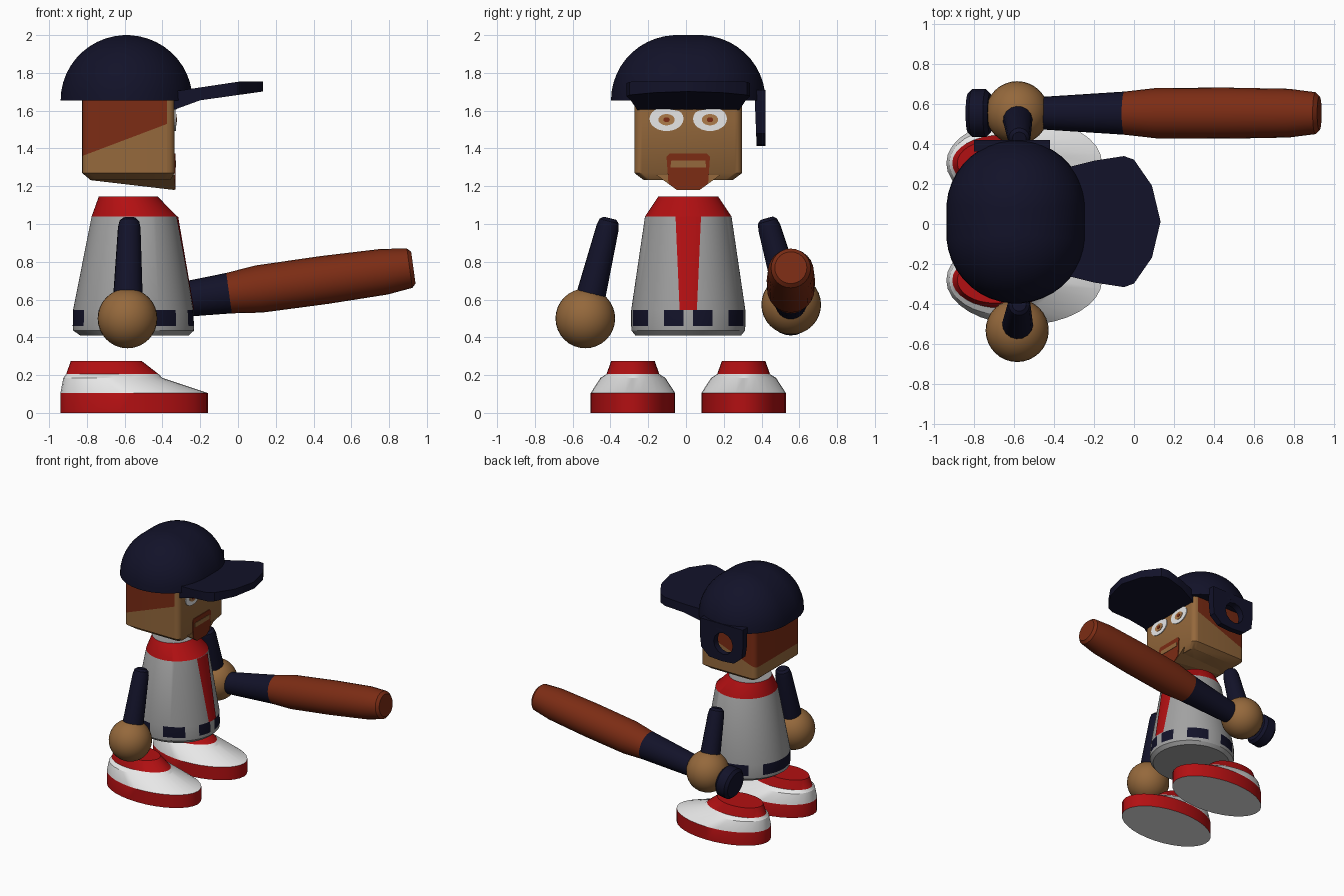
import bpy, bmesh, math
from mathutils import Vector

if "Cube" in bpy.data.objects:
    bpy.data.objects.remove(bpy.data.objects["Cube"])

Y0 = 0.012  # mid plane of the figure


def mat(name, rgb):
    m = bpy.data.materials.new(name)
    m.diffuse_color = (*rgb, 1)
    m.use_nodes = True
    m.node_tree.nodes["Principled BSDF"].inputs["Base Color"].default_value = m.diffuse_color
    return m


NAVY = mat("navy", (0.006, 0.006, 0.022))
RED = mat("red", (0.45, 0.005, 0.006))
WHITE = mat("white", (0.8, 0.8, 0.8))
GREY = mat("jersey grey", (0.36, 0.36, 0.36))
SKIN = mat("skin", (0.3, 0.14, 0.045))
BROWN = mat("wood and hair brown", (0.2, 0.025, 0.007))
IRIS = mat("iris tan", (0.42, 0.2, 0.07))


def finish(name, bm, mats, angle=35):
    bmesh.ops.recalc_face_normals(bm, faces=bm.faces)
    me = bpy.data.meshes.new(name)
    bm.to_mesh(me)
    bm.free()
    for m in mats:
        me.materials.append(m)
    ob = bpy.data.objects.new(name, me)
    ob.location.y = Y0
    bpy.context.collection.objects.link(ob)
    if angle:
        bpy.ops.object.select_all(action='DESELECT')
        ob.select_set(True)
        bpy.context.view_layer.objects.active = ob
        bpy.ops.object.shade_smooth_by_angle(angle=math.radians(angle))
    return ob


def loft(rings, bands=None):
    """Skin between rings of points, capped at both ends; bands = material per span."""
    bm = bmesh.new()
    vs = [[bm.verts.new(p) for p in r] for r in rings]
    n = len(vs[0])
    for i in range(len(vs) - 1):
        for j in range(n):
            k = (j + 1) % n
            f = bm.faces.new((vs[i][j], vs[i][k], vs[i + 1][k], vs[i + 1][j]))
            f.material_index = bands[i] if bands else 0
    bm.faces.new(vs[0])
    bm.faces.new(vs[-1])
    return bm


def ellipse(x0, x1, hy, z, n=32, cy=0):
    c, h = (x0 + x1) / 2, (x1 - x0) / 2
    return [(c + h * math.cos(2 * math.pi * i / n), cy + hy * math.sin(2 * math.pi * i / n), z)
            for i in range(n)]


def rod(name, start, direction, profile, mats, bands=None, n=16):
    """Turned shape along an axis; profile = (distance, radius)."""
    d = Vector(direction).normalized()
    q = d.to_track_quat('Z', 'Y')
    rings = [[Vector(start) + q @ Vector((r * math.cos(2 * math.pi * i / n),
              r * math.sin(2 * math.pi * i / n), t)) for i in range(n)] for t, r in profile]
    return finish(name, loft(rings, bands), mats)


def slab(name, lower, upper, m, angle=35):
    return finish(name, loft([lower, upper]), [m], angle)


def plate(name, yz, x, m, t=0.006):
    """Thin flat detail on the face."""
    return slab(name, [(x, y, z) for y, z in yz], [(x + t, y, z) for y, z in yz], m, 0)


# Shoes: red sole, white upper, red cuff
for side, s in (("left", 1), ("right", -1)):
    spec = [(-.94, -.16, .224, 0), (-.94, -.16, .224, .105), (-.925, -.40, .172, .185),
            (-.91, -.42, .14, .205), (-.885, -.51, .115, .275)]
    bm = loft([ellipse(a, b, h, z, cy=s * .293) for a, b, h, z in spec], [0, 1, 1, 0])
    bm.faces.ensure_lookup_table()
    bm.faces[-2].material_index = 1
    bm.faces[-1].material_index = 0
    finish(side + "_shoe", bm, [RED, WHITE], 25)

# Torso: grey jersey with broken belt and red collar
N = 72
spec = [(-.835, -.26, .28, .41), (-.872, -.234, .3, .435), (-.875, -.233, .302, .46),
        (-.873, -.237, .302, .545), (-.775, -.322, .229, 1.04), (-.737, -.425, .159, 1.145)]
bm = loft([ellipse(a, b, h, z, N) for a, b, h, z in spec], [0, 0, 0, 0, 1])
for f in bm.faces:
    c = f.calc_center_median()
    if .46 < c.z < .545:
        a = abs(math.degrees(math.atan2(c.y / .302, (c.x + .555) / .32)))
        if any(lo < a < hi for lo, hi in ((7, 24), (43, 75), (95, 125), (145, 180))):
            f.material_index = 2
finish("torso", bm, [GREY, RED, NAVY], 30)

# Jersey stripe hugging the chest
bm = bmesh.new()
rows = []
for (x0, x1, hy, z), w in ((spec[3], .045), (spec[4], .066)):
    row = []
    for i in range(7):
        a = math.asin((i / 3 - 1) * w / hy)
        row.append(bm.verts.new(((x0 + x1) / 2 + ((x1 - x0) / 2 + .005) * math.cos(a),
                                 (hy + .005) * math.sin(a), z)))
    rows.append(row)
for i in range(6):
    bm.faces.new((rows[0][i], rows[0][i + 1], rows[1][i + 1], rows[1][i]))
finish("jersey_stripe", bm, [RED])

# Sleeves and round hands
for side, s, hz in (("left", 1, .573), ("right", -1, .50)):
    top, hand = Vector((-.575, s * .415, 1.03)), Vector((-.585, s * .545, hz))
    rod(side + "_arm", top, hand - top,
        [(0, .035), (.015, .052), (.05, .06), (.42, .078)], [NAVY])
    bm = bmesh.new()
    bmesh.ops.create_uvsphere(bm, u_segments=32, v_segments=16, radius=.158)
    bmesh.ops.translate(bm, verts=bm.verts, vec=hand)
    finish(side + "_hand", bm, [SKIN])

# Bat: knob, dark grip and wooden barrel
rod("bat", (-.83, .543, .526), (1, 0, .138),
    [(0, .10), (.02, .12), (.09, .12), (.11, .10), (.112, .07), (.38, .082), (.79, .108),
     (.95, .126), (1.3, .128), (1.62, .122), (1.755, .105), (1.775, .085)],
    [NAVY, BROWN], [0] * 6 + [1] * 5, 24).data.polygons[-1].material_index = 1


# Head: rounded block, hair painted above a sloping cut
def block(x0, x1, hy, z, r=.04):
    pts = []
    for k, (cx, cy) in enumerate(((x1 - r, hy - r), (x0 + r, hy - r),
                                  (x0 + r, r - hy), (x1 - r, r - hy))):
        for i in range(5):
            a = math.pi / 2 * (k + i / 4)
            pts.append((cx + r * math.cos(a), cy + r * math.sin(a), z))
    return pts


bm = loft([block(-.78, -.36, .235, 1.232), block(-.825, -.335, .285, 1.27),
           block(-.825, -.335, .285, 1.70)])
slope = Vector((-.378, 0, 1)).normalized()
for co, no in (((-.375, 0, 1.53), slope), ((-.375, 0, 1.5), Vector((1, 0, 0)))):
    bmesh.ops.bisect_plane(bm, geom=bm.verts[:] + bm.edges[:] + bm.faces[:],
                           plane_co=co, plane_no=no)
for f in bm.faces:
    c = f.calc_center_median()
    if c.x < -.375 and (c - Vector((-.375, 0, 1.53))).dot(slope) > 0:
        f.material_index = 1
finish("head", bm, [SKIN, BROWN])

# Chin wedge under the jaw
slab("chin", [(-.78, -.12, 1.24), (-.78, .12, 1.24), (-.78, .06, 1.232), (-.78, -.06, 1.232)],
     [(-.336, -.17, 1.26), (-.336, .17, 1.26), (-.336, .06, 1.18), (-.336, -.06, 1.18)], SKIN, 0)

# Beard, mouth, eyes and brows
half = [(.115, 1.355), (.1, 1.372), (-.1, 1.372), (-.115, 1.355)]
plate("beard", half + [(-.105, 1.215), (-.06, 1.182), (.06, 1.182), (.105, 1.215)], -.336, BROWN)
plate("mouth", [(-.095, 1.30), (.095, 1.30), (.09, 1.335), (-.09, 1.335)], -.333, SKIN)


def oval(cy, cz, hy, hz, n=24):
    return [(cy + hy * math.cos(2 * math.pi * i / n), cz + hz * math.sin(2 * math.pi * i / n))
            for i in range(n)]


for side, s in (("left", 1), ("right", -1)):
    # the eye's upper edge is clipped by the slanted brow
    eye = [(y * s, min(z, 1.60 + .22 * (y - .06))) for y, z in oval(.115, 1.557, .09, .065)]
    plate(side + "_eye", eye, -.335, WHITE)
    plate(side + "_iris", oval(s * .115, 1.552, .043, .03), -.332, IRIS)
    plate(side + "_pupil", oval(s * .115, 1.552, .017, .013), -.329, BROWN)
    brow = [(.025, 1.605), (.03, 1.615), (.075, 1.638), (.08, 1.628), (.19, 1.628),
            (.19, 1.62), (.07, 1.612)]
    plate(side + "_brow", [(s * y, z) for y, z in brow], -.335, NAVY, .009)

# Helmet dome: half ball widened across the middle
rings = []
for k in range(12):
    a = math.radians(k * 7.9)
    r = .35 * math.cos(a)
    rings.append([(-.59 + r * math.cos(t), r * math.sin(t) + math.copysign(.06, math.sin(t)),
                   1.655 + .345 * math.sin(a))
                  for t in (2 * math.pi * (i + .5) / 40 for i in range(40))])
finish("helmet_dome", loft(rings), [NAVY], 50)

# Brim
edge = [(-.34, .27), (-.2, .305), (-.05, .328), (.0, .31), (.09, .18), (.133, 0)]
edge += [(x, -y) for x, y in edge[-2::-1]]
slab("brim", [(x, y, 1.672 + .2 * x if x < -.2 else 1.683 + .14 * x) for x, y in edge],
     [(x, y, min(1.755, 1.753 + .15 * x)) for x, y in edge], NAVY)

# Ear flap with a round-cornered hole
outer = [(-.42, 1.56), (-.42, 1.71), (-.52, 1.71), (-.61, 1.71), (-.70, 1.71), (-.80, 1.71),
         (-.80, 1.56), (-.79, 1.48), (-.72, 1.42), (-.61, 1.412), (-.50, 1.42), (-.43, 1.48)]
inner = [(-.625 + .085 * math.cos(a), 1.555 + .085 * math.sin(a))
         for a in (2 * math.pi * i / 12 for i in range(12))]
bm = bmesh.new()
loops = [[bm.verts.new((x, y + (1.46 - z) * .04 * (y < .39), z)) for x, z in pts]
         for pts, y in ((outer, .36), (outer, .408), (inner, .408), (inner, .36))]
for a, b in zip(loops, loops[1:] + loops[:1]):
    for j in range(12):
        k = (j + 1) % 12
        bm.faces.new((a[j], a[k], b[k], b[j]))
finish("ear_flap", bm, [NAVY])
